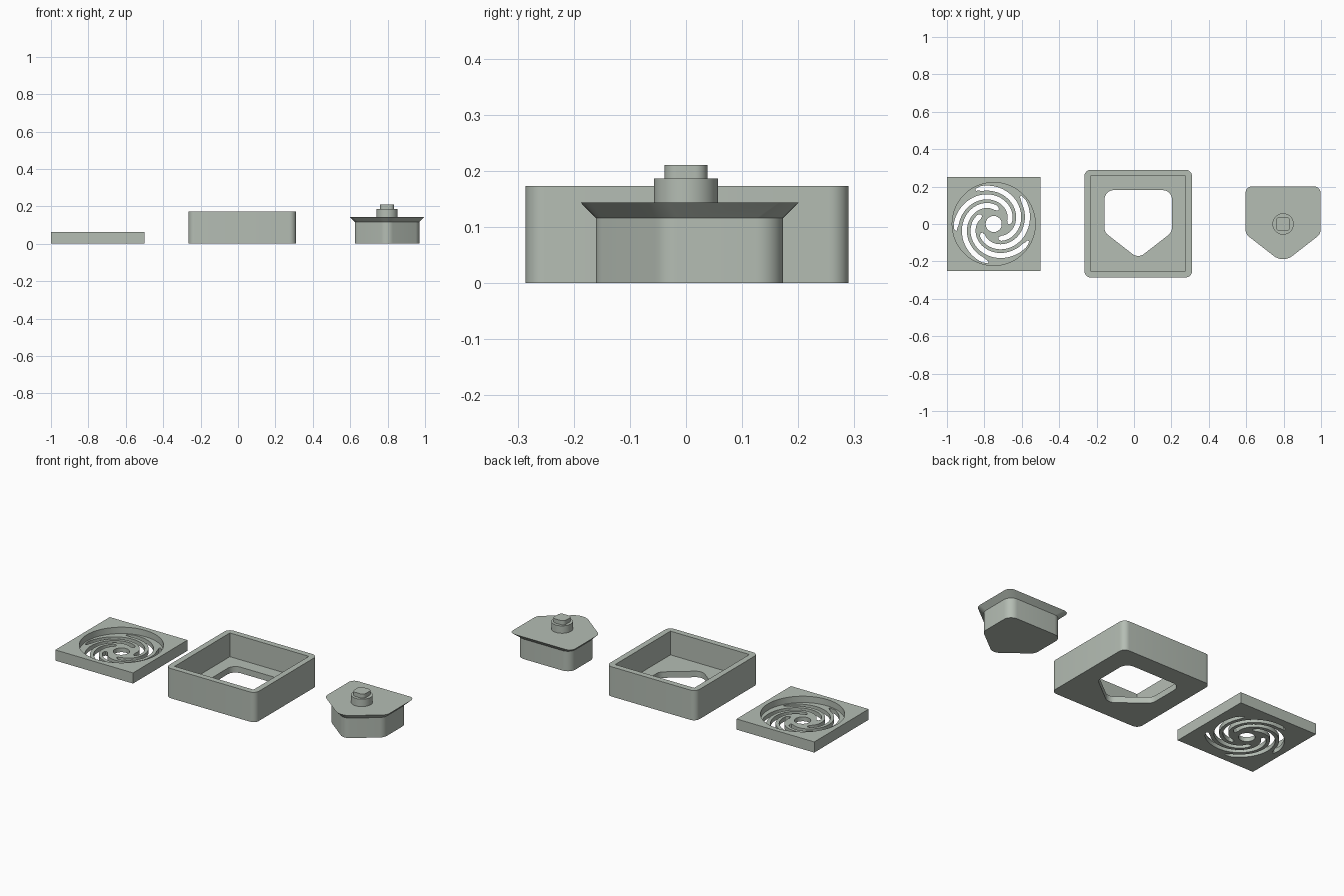
import bpy, bmesh, math
from mathutils import Vector

cube = bpy.data.objects.get("Cube")
if cube:
    bpy.data.objects.remove(cube, do_unlink=True)

COLOR = (0.46, 0.51, 0.455, 1.0)
mat = bpy.data.materials.new("pale grey green")
mat.use_nodes = True
mat.diffuse_color = COLOR
mat.node_tree.nodes["Principled BSDF"].inputs["Base Color"].default_value = COLOR


def loft(name, loops, heights, center=(0, 0)):
    """Closed solid through outlines with equal point counts."""
    bm = bmesh.new()
    rings = [[bm.verts.new((p[0] + center[0], p[1] + center[1], z)) for p in loop]
             for loop, z in zip(loops, heights)]
    n = len(rings[0])
    for low, high in zip(rings, rings[1:]):
        for i in range(n):
            j = (i + 1) % n
            bm.faces.new((low[i], low[j], high[j], high[i]))
    bm.faces.new(rings[0][::-1])
    bm.faces.new(rings[-1])
    bmesh.ops.recalc_face_normals(bm, faces=bm.faces)
    mesh = bpy.data.meshes.new(name)
    bm.to_mesh(mesh)
    bm.free()
    mesh.materials.append(mat)
    ob = bpy.data.objects.new(name, mesh)
    bpy.context.collection.objects.link(ob)
    return ob


def prism(name, outline, z0, z1, center=(0, 0)):
    return loft(name, [outline, outline], [z0, z1], center)


def select(ob):
    bpy.ops.object.select_all(action="DESELECT")
    ob.select_set(True)
    bpy.context.view_layer.objects.active = ob


def cut(target, cutter):
    mod = target.modifiers.new("cut", "BOOLEAN")
    mod.operation = "DIFFERENCE"
    mod.solver = "EXACT"
    mod.object = cutter
    select(target)
    bpy.ops.object.modifier_apply(modifier=mod.name)
    bpy.data.objects.remove(cutter, do_unlink=True)


def circle(r, n=64):
    return [(r * math.cos(math.tau * i / n), r * math.sin(math.tau * i / n)) for i in range(n)]


def rounded(corners, radii, steps=8):
    """Polygon outline with a filleted arc at every corner."""
    pts = [Vector(c) for c in corners]
    out = []
    for i, p in enumerate(pts):
        a = (pts[i - 1] - p).normalized()
        b = (pts[(i + 1) % len(pts)] - p).normalized()
        half = a.angle(b) / 2
        r = radii[i]
        c = p + (a + b).normalized() * (r / math.sin(half))
        t = r / math.tan(half)
        u, v = p + a * t - c, p + b * t - c
        start = math.atan2(u.y, u.x)
        turn = (math.atan2(v.y, v.x) - start + math.pi) % math.tau - math.pi
        for k in range(steps + 1):
            ang = start + turn * k / steps
            out.append((c.x + r * math.cos(ang), c.y + r * math.sin(ang)))
    return out


def square(h):
    return [(-h, -h), (h, -h), (h, h), (-h, h)]


def shield(offset, back_r, side_r, tip_r):
    """Five-sided outline with its point to the front, grown by offset."""
    h, side, tip = 0.1725 + offset, -0.04 - 0.489 * offset, -0.174 - 1.266 * offset
    corners = [(0, tip), (h, side), (h, 0.173 + offset), (-h, 0.173 + offset), (-h, side)]
    return rounded(corners, [tip_r, side_r, back_r, back_r, side_r])


def spiral_slot(start, r0, r1, sweep, width, steps=40):
    """Curved band with rounded ends, winding outwards."""
    path = []
    for i in range(steps + 1):
        f = i / steps
        ang, r = start + sweep * f, r0 + (r1 - r0) * f
        path.append(Vector((r * math.cos(ang), r * math.sin(ang))))
    left, right = [], []
    for i, p in enumerate(path):
        d = (path[min(i + 1, steps)] - path[max(i - 1, 0)]).normalized()
        end = min(i, steps - i)
        w = width / 2 * min(1, 0.4 + 0.3 * end)
        n = Vector((-d.y, d.x)) * w
        left.append(p + n)
        right.append(p - n)
    return right + left[::-1]


# Drain grate: square plate, round recess, swirling slots and a centre hole
GRATE = (-0.75, 0)
grate = prism("drain_grate", square(0.25), 0, 0.062, GRATE)
cut(grate, prism("recess_cutter", circle(0.222, 96), 0.025, 0.1, GRATE))
cut(grate, prism("hub_cutter", circle(0.043, 40), -0.05, 0.1, GRATE))
ARMS = 5
for k in range(ARMS):
    slot = spiral_slot(math.tau * k / ARMS, 0.08, 0.207, math.radians(190), 0.027)
    cut(grate, prism("slot_cutter", slot, -0.05, 0.05, GRATE))

# Tray: open box with a shield-shaped opening in its floor
TRAY = (0.0225, 0.002)
tray = prism("tray", rounded(square(0.288), [0.035] * 4), 0, 0.173, TRAY)
cut(tray, prism("cavity_cutter", square(0.254), 0.035, 0.3, TRAY))
cut(tray, prism("opening_cutter", shield(0.008, 0.05, 0.05, 0.05), -0.1, 0.1, (TRAY[0], 0)))

# Stopper: straight plug flaring to a flat rim
PLUG = (0.797, 0)
body = shield(0, 0.048, 0.05, 0.05)
rim = shield(0.028, 0.035, 0.045, 0.08)
plug = loft("stopper", [body, body, rim], [0, 0.116, 0.144], PLUG)

# Stepped knob on the stopper
knob_base = prism("knob_base", circle(0.057), 0.144, 0.187, PLUG)
knob_top = prism("knob_top", rounded(square(0.038), [0.022] * 4), 0.187, 0.211, PLUG)

for ob in (grate, tray, plug, knob_base, knob_top):
    select(ob)
    bpy.ops.object.shade_smooth_by_angle(angle=math.radians(30))
